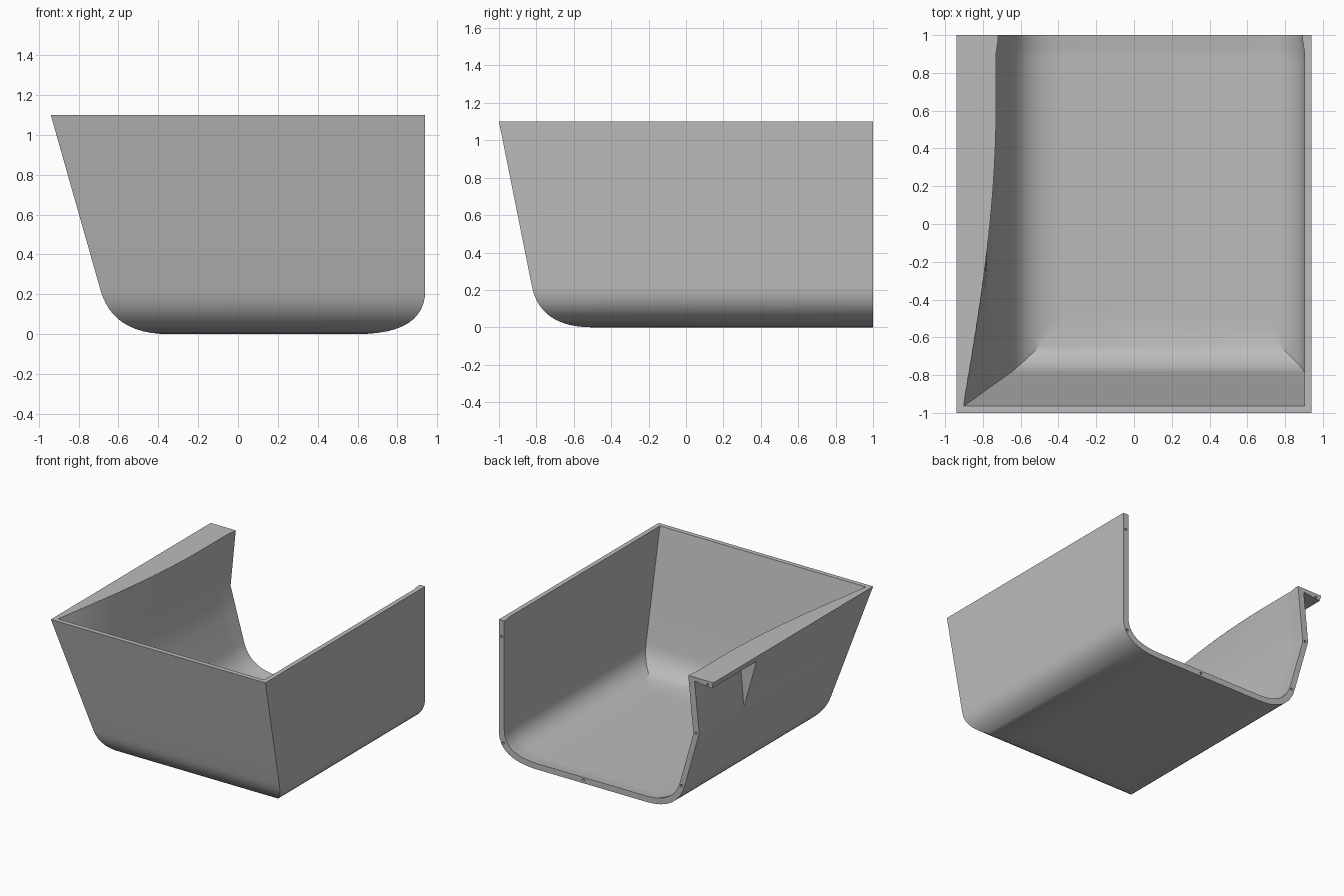
import bpy, bmesh, math
from mathutils import Matrix

cube = bpy.data.objects.get("Cube")
if cube:
    bpy.data.objects.remove(cube, do_unlink=True)

TOP, KINK, WALL = 1.1, 0.65, 0.037


def right_x(z):
    return -0.94 + 0.284 * (TOP - z)


def front_y(z):
    return -1 + 0.2 * (TOP - z)


def bulge(y, z):
    """Inward swelling of the right wall above its kink, fading to the front."""
    u = min(max((y + 0.96) / 1.6, 0), 1)
    return 0.173 * math.sin(u * math.pi / 2) * max(0, (z - KINK) / (TOP - KINK))


def make_object(name, bm):
    bmesh.ops.recalc_face_normals(bm, faces=bm.faces)
    mesh = bpy.data.meshes.new(name)
    bm.to_mesh(mesh)
    bm.free()
    obj = bpy.data.objects.new(name, mesh)
    bpy.context.collection.objects.link(obj)
    return obj


def loft(name, stations):
    """Closed solid through stations, each a (left points, right points) pair."""
    bm = bmesh.new()
    loops = [[bm.verts.new(p) for p in left + right[::-1]] for left, right in stations]
    n = len(loops[0])
    for a, b in zip(loops, loops[1:]):
        for i in range(n):
            j = (i + 1) % n
            bm.faces.new((a[i], a[j], b[j], b[i]))
    for cap in (loops[0], loops[-1]):
        for i in range(n // 2 - 1):
            bm.faces.new((cap[i], cap[i + 1], cap[n - 2 - i], cap[n - 1 - i]))
    return make_object(name, bm)


def tub_station(s, back, top, inset, corner_z, swell):
    """Cross-section of the tub at fraction s from the front wall to the back."""
    levels = []
    for z in (top, 0.95, 0.8, KINK, 0.45):
        levels.append((z, 0.94 - inset, right_x(z) + inset, front_y(z) + inset))
    steps = 12
    for i in range(steps + 1):
        t = i / steps
        a, b, c = (1 - t) ** 2, 2 * t * (1 - t), t * t
        z = inset + (corner_z - inset) * a
        levels.append((z, (0.94 - inset) * (a + b) + 0.6 * c,
                       right_x(corner_z) * a + right_x(inset) * b - 0.35 * c + inset * (a + b),
                       front_y(corner_z) * a + front_y(inset) * b - 0.5 * c + inset * (a + b)))
    left, right = [], []
    for z, xl, xr, yf in levels:
        y = yf + (back - yf) * s
        left.append((xl, y, z))
        right.append((xr + (bulge(y, z) if swell else 0), y, z))
    return left, right


# Outer body
shell = loft("tub_shell", [tub_station(s, 1, TOP, 0, 0.22, False) for s in (0, 1)])

# Inner cavity, tightening slightly into a lip at the open back
fractions = [i / 28 for i in range(27)] + [0.96, 1]
cavity = loft("cavity_cutter", [
    tub_station(s, 1.05, 1.2, WALL + (0.01 if s > 0.95 else 0), 0.24, True)
    for s in fractions])

# Recess under the right-hand flange
recess_stations = []
for i in range(9):
    y = 0.44 + 0.61 * i / 8
    inner = [(right_x(z) + bulge(y, z) - 0.005, y, z) for z in (1.07, KINK)]
    recess_stations.append((inner, [(-1.1, y, 1.03), (-1.1, y, KINK)]))
recess = loft("recess_cutter", recess_stations)

# Screw holes along the back edge
bm = bmesh.new()
for x, z in ((0.917, 0.97), (0.9, 0.13), (0.2, 0.024), (-0.66, 0.21), (-0.787, 0.66), (-0.89, 1.07)):
    bmesh.ops.create_cone(bm, cap_ends=True, segments=12, radius1=0.01, radius2=0.01, depth=0.1,
                          matrix=Matrix.Translation((x, 1, z)) @ Matrix.Rotation(math.pi / 2, 4, "X"))
holes = make_object("hole_cutter", bm)

# Cut the shell
bpy.ops.object.select_all(action="DESELECT")
bpy.context.view_layer.objects.active = shell
shell.select_set(True)
for cutter in (cavity, recess, holes):
    cutter.hide_render = True
    mod = shell.modifiers.new(cutter.name, "BOOLEAN")
    mod.operation, mod.solver, mod.object = "DIFFERENCE", "EXACT", cutter
    bpy.ops.object.modifier_apply(modifier=mod.name)
    bpy.data.objects.remove(cutter, do_unlink=True)
bpy.ops.object.shade_smooth_by_angle(angle=math.radians(30))

# Grey finish
grey = bpy.data.materials.new("plain_grey")
grey.use_nodes = True
color = (0.5, 0.5, 0.5, 1)
grey.diffuse_color = color
grey.node_tree.nodes["Principled BSDF"].inputs["Base Color"].default_value = color
shell.data.materials.clear()
shell.data.materials.append(grey)
